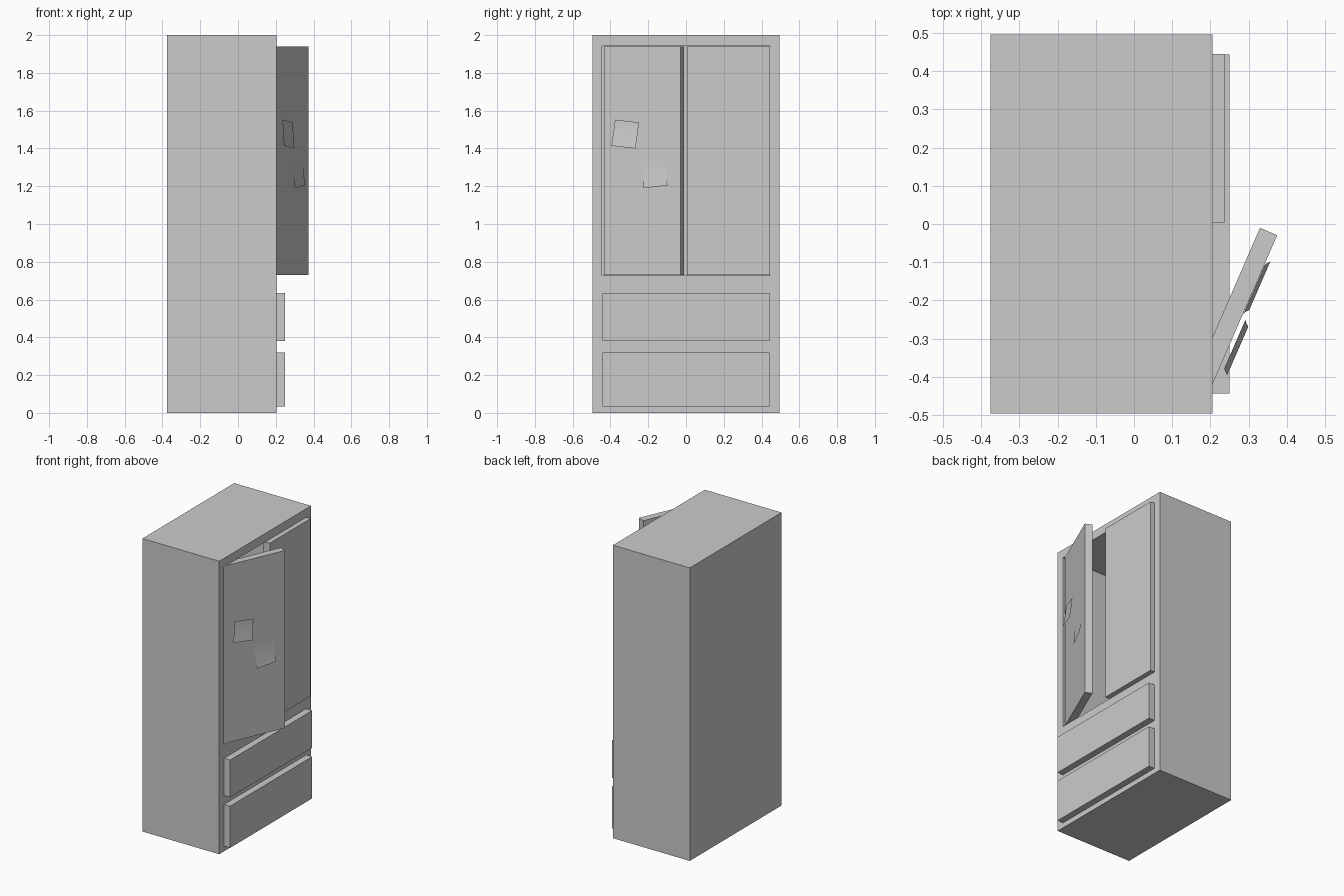
import bpy, bmesh, math
from mathutils import Vector, Matrix

if "Cube" in bpy.data.objects:
    bpy.data.objects.remove(bpy.data.objects["Cube"])

FRONT = 0.205            # x of the cabinet face carrying the doors
Z0, Z1 = 0.728, 1.942    # door opening
SWING = math.radians(23.5)


def box(name, lo, hi, matrix=None):
    bm = bmesh.new()
    bmesh.ops.create_cube(bm, size=1)
    for v in bm.verts:
        v.co = Vector([(a + b) / 2 + c * (b - a) for a, b, c in zip(lo, hi, v.co)])
    me = bpy.data.meshes.new(name)
    bm.to_mesh(me)
    bm.free()
    ob = bpy.data.objects.new(name, me)
    bpy.context.collection.objects.link(ob)
    if matrix:
        ob.matrix_world = matrix
    return ob


# Cabinet with a hollow upper compartment
cabinet = box("cabinet", (-0.375, -0.495, 0), (FRONT, 0.495, 2))
cutter = box("compartment_cutter", (-0.32, -0.445, Z0), (0.4, 0.445, Z1))
cutter.hide_render = True
mod = cabinet.modifiers.new("compartment", 'BOOLEAN')
mod.operation = 'DIFFERENCE'
mod.solver = 'EXACT'
mod.object = cutter
bpy.context.view_layer.objects.active = cabinet
bpy.ops.object.modifier_apply(modifier=mod.name)
bpy.data.objects.remove(cutter)

# Lower drawers
for name, z0, z1 in (("lower_drawer", 0.035, 0.32), ("upper_drawer", 0.38, 0.635)):
    box(name, (FRONT - 0.01, -0.443, z0), (0.25, 0.443, z1))

# Closed right door
box("right_door", (0.188, 0.004, Z0 + 0.001), (0.237, 0.444, Z1 - 0.001))

# Left door swung open about its hinge edge (local x out of the face, y along it)
hinge = Matrix.Translation((0.199, -0.433, 0)) @ Matrix.Rotation(-SWING, 4, 'Z')
box("left_door", (-0.049, 0, Z0 + 0.001), (0, 0.44, Z1 - 0.001), hinge)


# Paper notes on the open door, curling away towards the bottom
def note(name, along, height, tilt, top_gap, bottom_gap, size=0.139, rows=6):
    bm = bmesh.new()
    c, s = math.cos(tilt), math.sin(tilt)
    strip = []
    for i in range(rows + 1):
        f = i / rows
        gap = top_gap + (bottom_gap - top_gap) * f ** 1.5
        row = []
        for u in (-size / 2, size / 2):
            w = size * (0.5 - f)
            row.append(bm.verts.new((gap, along + u * c - w * s, height + u * s + w * c)))
        strip.append(row)
    for a, b in zip(strip, strip[1:]):
        bm.faces.new((b[0], b[1], a[1], a[0])).smooth = True
    me = bpy.data.meshes.new(name)
    bm.to_mesh(me)
    bm.free()
    ob = bpy.data.objects.new(name, me)
    bpy.context.collection.objects.link(ob)
    ob.matrix_world = hinge


note("left_note", 0.129, 1.476, math.radians(-6), 0.012, 0.026)
note("right_note", 0.293, 1.266, math.radians(6), 0.001, 0.011)
